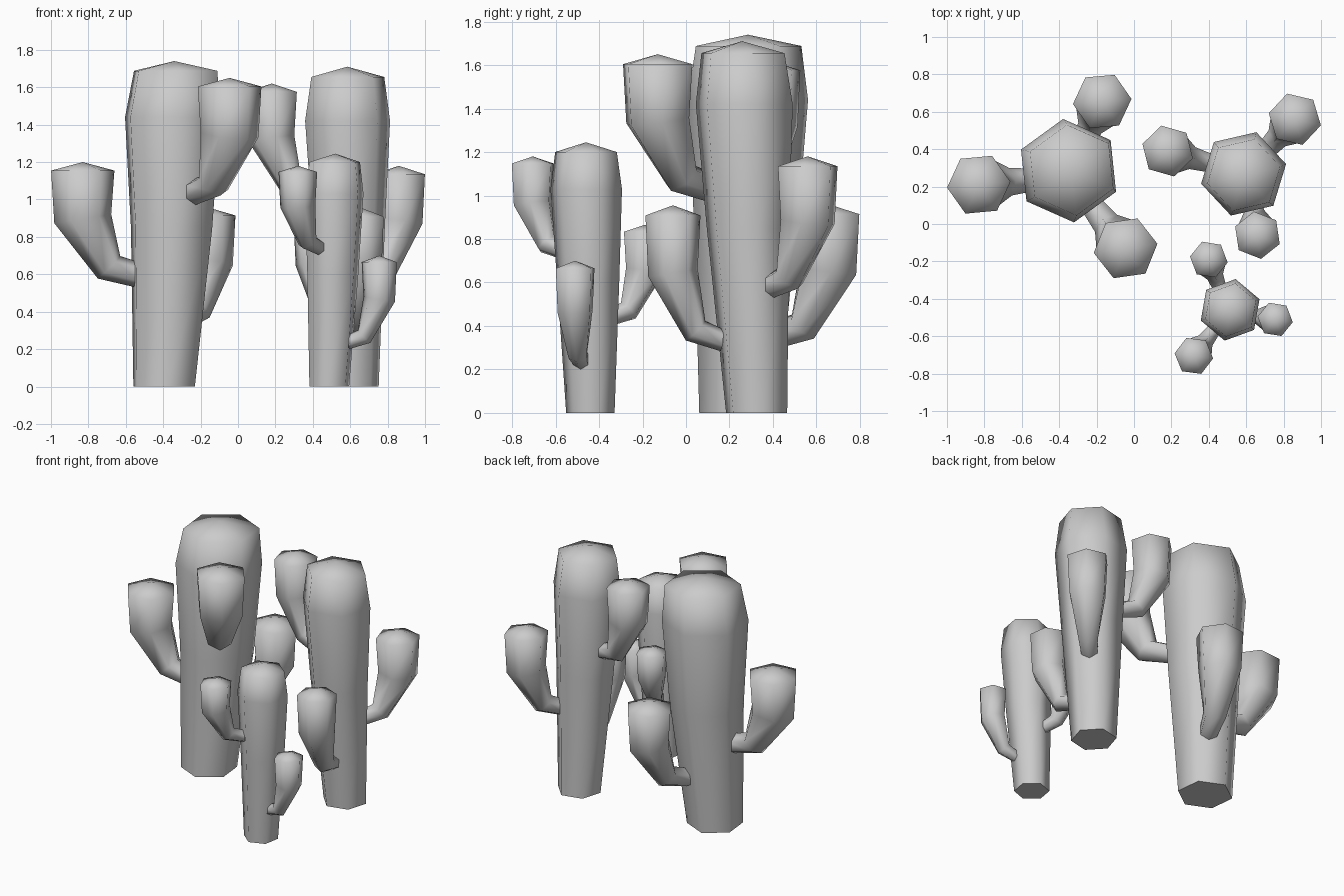
import bpy, bmesh
from math import sin, cos, pi, radians, atan2, hypot
from mathutils import Vector

if "Cube" in bpy.data.objects:
    bpy.data.objects.remove(bpy.data.objects["Cube"])

mat = bpy.data.materials.new("plain grey")
mat.diffuse_color = (0.6, 0.6, 0.6, 1)
mat.use_nodes = True
mat.node_tree.nodes["Principled BSDF"].inputs["Base Color"].default_value = mat.diffuse_color


def loft(name, rings, apex):
    """Skin hexagonal rings, close the bottom and finish with a shallow pointed cap."""
    bm = bmesh.new()
    loops = [[bm.verts.new(p) for p in r] for r in rings]
    for a, b in zip(loops, loops[1:]):
        for i in range(6):
            j = (i + 1) % 6
            bm.faces.new((a[i], a[j], b[j], b[i]))
    tip = bm.verts.new(apex)
    for i in range(6):
        bm.faces.new((loops[-1][i], loops[-1][(i + 1) % 6], tip))
    base = bm.faces.new(loops[0][::-1])
    bmesh.ops.recalc_face_normals(bm, faces=bm.faces[:])
    for f in bm.faces:
        f.smooth = f is not base
    for e in base.edges:
        e.smooth = False
    me = bpy.data.meshes.new(name)
    bm.to_mesh(me)
    bm.free()
    me.materials.append(mat)
    bpy.context.collection.objects.link(bpy.data.objects.new(name, me))


def trunk(name, levels, rot, apex):
    """levels: (x, y, z, radius) of each hexagonal ring."""
    angs = [radians(rot + 60 * i) for i in range(6)]
    loft(name, [[(x + r * cos(a), y + r * sin(a), z) for a in angs]
                for x, y, z, r in levels], apex)


def arm(name, root, axis, z0, z1, r):
    """Elbow arm from the trunk at root, rising along the vertical line at axis."""
    out = Vector((axis[0] - root[0], axis[1] - root[1], 0))
    reach = out.length
    out.normalize()
    side, up = Vector((-out.y, out.x, 0)), Vector((0, 0, 1))
    h = z1 - z0
    rings = []
    # distance along reach, height share, radius share, ring tilt
    for d, z, k, t in ((-0.12, 0, .40, 85), (.48, .07, .50, 45),
                       (1, .50, .91, 9), (1, .925, 1, 0)):
        c = Vector((root[0], root[1], z0)) + out * (d * reach) + up * (z * h)
        u = out * cos(radians(t)) - up * sin(radians(t))
        rings.append([c + r * k * (u * cos(i * pi / 3) + side * sin(i * pi / 3))
                      for i in range(6)])
    loft(name, rings, (axis[0], axis[1], z1))


# Trunks
trunk("large_trunk", [(-.395, .24, 0, .18), (-.355, .275, .85, .238),
                      (-.35, .285, 1.44, .278), (-.333, .288, 1.688, .244)],
      36, (-.34, .285, 1.74))
trunk("middle_trunk", [(.609, .325, 0, .147), (.592, .285, .85, .198),
                       (.586, .268, 1.42, .233), (.587, .262, 1.655, .2)],
      13, (.585, .258, 1.71))
trunk("small_trunk", [(.488, -.44, 0, .113), (.507, -.45, .6, .145),
                      (.514, -.459, 1.03, .167), (.517, -.46, 1.20, .144)],
      20, (.52, -.46, 1.245))

# Arms: root on trunk, vertical axis, root height, tip height, radius
arms = {
    "large_arm_left": ((-.56, .235), (-.83, .21), .595, 1.20, .170),
    "large_arm_front": ((-.21, .08), (-.045, -.13), 1.04, 1.65, .172),
    "large_arm_back": ((-.275, .43), (-.17, .655), .355, .96, .157),
    "middle_arm_left": ((.39, .33), (.18, .39), 1.03, 1.62, .140),
    "middle_arm_right": ((.71, .40), (.86, .56), .58, 1.18, .143),
    "middle_arm_front": ((.63, .14), (.66, -.06), .335, .955, .128),
    "small_arm_back": ((.455, -.335), (.40, -.19), .44, .865, .102),
    "small_arm_front": ((.42, -.575), (.32, -.705), .745, 1.18, .104),
    "small_arm_right": ((.60, -.485), (.755, -.51), .235, .70, .095),
}
for name, spec in arms.items():
    arm(name, *spec)
